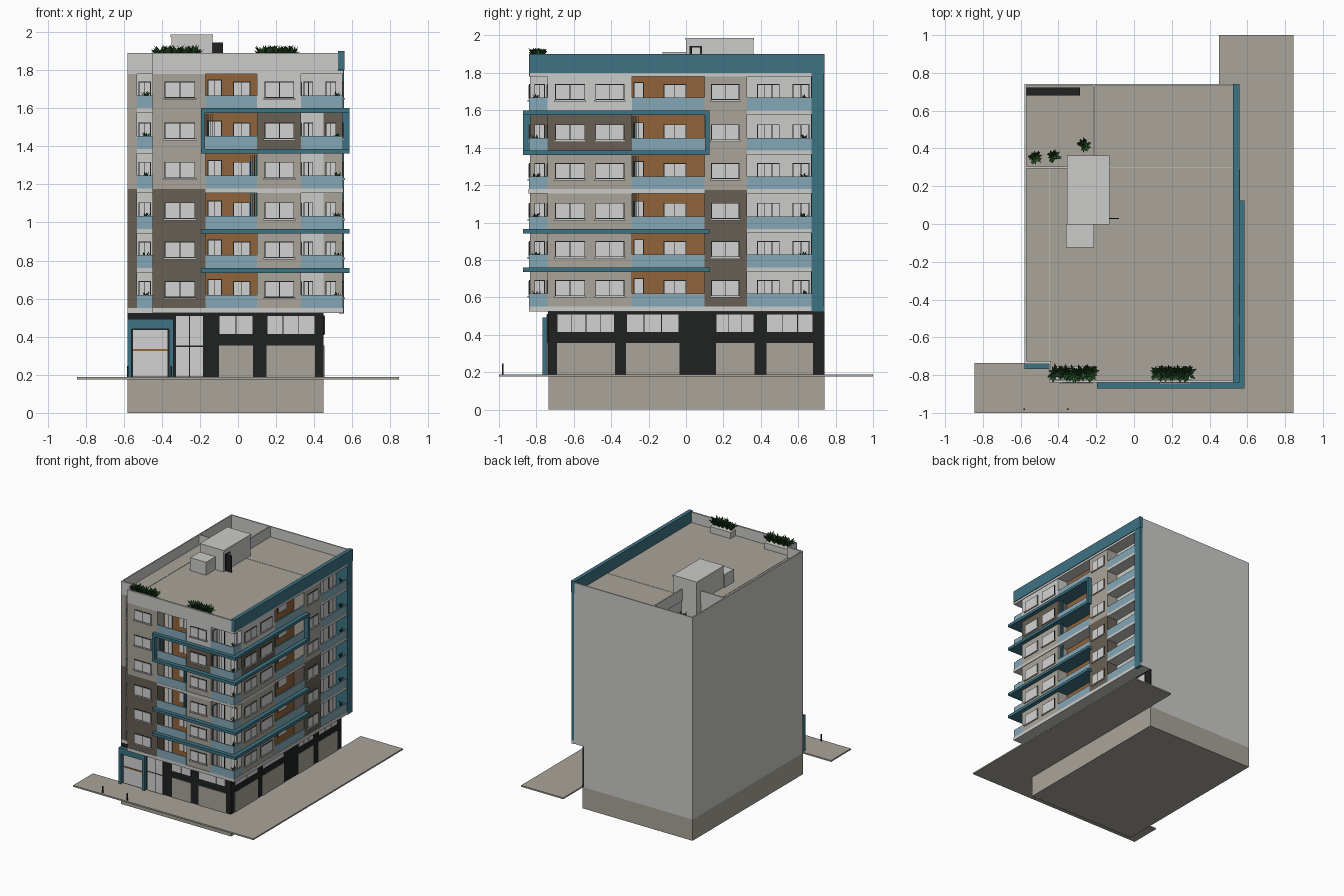
import bpy, bmesh, math, random
from mathutils import Matrix, Vector

if "Cube" in bpy.data.objects:
    bpy.data.objects.remove(bpy.data.objects["Cube"])

random.seed(4)
COL = {
    "white": (0.60, 0.60, 0.585), "beige": (0.40, 0.375, 0.325), "teal": (0.048, 0.17, 0.23),
    "balcony_blue": (0.23, 0.39, 0.47), "dark_brown": (0.135, 0.115, 0.09), "wood": (0.28, 0.125, 0.042),
    "black": (0.014, 0.015, 0.015), "pane": (0.64, 0.65, 0.64), "leaf_green": (0.02, 0.075, 0.02),
}
MATS = {}
for n, c in COL.items():
    MATS[n] = bpy.data.materials.new(n)
    MATS[n].diffuse_color = (*c, 1)

parts = {}  # name -> (bmesh, material)


def part(name, mat):
    if name not in parts:
        parts[name] = (bmesh.new(), mat)
    return parts[name][0]


def box(name, mat, x0, x1, y0, y1, z0, z1):
    m = Matrix.Translation(((x0 + x1) / 2, (y0 + y1) / 2, (z0 + z1) / 2))
    bmesh.ops.create_cube(part(name, mat), size=1,
                          matrix=m @ Matrix.Diagonal((x1 - x0, y1 - y0, z1 - z0, 1)))


def plate(name, mat, side, d, u0, u1, z0, z1, t=0.004):
    """Plate on a wall facing front (F, plane y=d) or right (R, plane x=d)."""
    if side == "F":
        box(name, mat, u0, u1, d - t, d, z0, z1)
    else:
        box(name, mat, d, d + t, u0, u1, z0, z1)


def window(side, d, u0, u1, z0, z1, n=2, sill=True, b=0.004):
    plate("window_frames", "black", side, d, u0, u1, z0, z1, 0.004)
    w = (u1 - u0 - b) / n
    for i in range(n):
        a = u0 + b + i * w
        plate("window_panes", "pane", side, d, a, a + w - b, z0 + b, z1 - b, 0.007)
    if sill:
        plate("window_sills", "white", side, d, u0 - .006, u1 + .006, z0 - .009, z0, 0.012)


def plant(name, x, y, z, r, h, n):
    bm = part(name, "leaf_green")
    for _ in range(n):
        a = random.uniform(0, 2 * math.pi)
        q = r * random.uniform(.3, 1)
        tip = Vector((x + q * math.cos(a), y + q * math.sin(a), z + h * random.uniform(.4, 1)))
        base = Vector((x, y, z))
        mid = base.lerp(tip, .55) + Vector((0, 0, h * .15))
        s = Vector((-math.sin(a), math.cos(a), 0)) * r * .16
        bm.faces.new([bm.verts.new(p) for p in (base, mid + s, tip, mid - s)])


# Basement, pavement and bollards
box("basement", "beige", -.58, .45, -.735, .74, 0, .18)
box("pavement", "beige", -.845, .845, -1, -.735, .176, .188)
box("pavement", "beige", .45, .845, -.735, 1, .176, .188)
for x in (-.58, -.35):
    box("bollards", "black", x - .004, x + .004, -.984, -.976, .18, .245)

# Ground floor: black shop fronts with shutters and transom windows
box("ground_floor", "white", -.58, .44, -.73, .74, .18, .53)
box("shopfront", "black", -.58, .45, -.738, -.73, .18, .528)
box("shopfront", "black", .44, .45, -.73, .74, .18, .528)
SHOPS = [("F", -.738, -.10, .08, 2), ("F", -.738, .15, .405, 3),
         ("R", .45, -.69, -.38, 4), ("R", .45, -.32, -.035, 3),
         ("R", .45, .16, .365, 3), ("R", .45, .43, .68, 3)]
for s, d, a, b, n in SHOPS:
    window(s, d, a, b, .41, .512, n, False)
    plate("shutters", "beige", s, d, a, b, .188, .355)
window("F", -.738, -.33, -.18, .188, .35, 2, False)
window("F", -.738, -.33, -.18, .35, .512, 2, False)

# Entrance portal
box("portal", "teal", -.58, -.34, -.768, -.738, .44, .492)
for x in (-.58, -.362):
    box("portal", "teal", x, x + .022, -.768, -.738, .188, .44)
window("F", -.738, -.555, -.365, .188, .44, 1, False)
plate("door_bar", "wood", "F", -.745, -.555, -.365, .325, .335, .006)

# Upper core, leaving the left loggia and the sunken terrace open
ZT = 1.60
box("core", "white", -.45, .45, -.74, .74, .53, ZT)
box("core", "white", -.58, -.45, -.64, .74, .53, ZT)
box("core", "white", -.21, .45, -.74, .74, ZT, 1.79)
box("core", "white", -.45, -.21, -.74, .30, ZT, 1.79)
box("core", "white", -.58, -.45, -.64, .30, ZT, 1.79)
box("core", "white", -.58, -.53, -.735, -.64, .53, 1.79)
box("first_slab", "white", -.58, .555, -.74, .74, .525, .552)
box("first_slab", "white", -.45, .555, -.84, -.74, .525, .552)

# Floor by floor: bays, loggias, windows, railings, plants
Z = [.552, .755, .96, 1.175, 1.375, 1.59, 1.785]
F = [.552, .76, .965, 1.178, 1.385, 1.60]
for i in range(6):
    lo, hi, f = Z[i], Z[i + 1], F[i]
    tall = "dark_brown" if i < 3 else "beige"
    mid = "beige" if i < 4 else ("dark_brown" if i == 4 else "white")
    box("bay_left_" + tall, tall, -.45, -.17, -.835, -.74, lo, hi)
    plate("corner_strip_" + tall, tall, "F", -.735, -.58, -.53, lo, hi)
    box("bay_middle_" + mid, mid, .10, .33, -.835, -.74, lo, hi)
    box("bay_side_" + mid, mid, .45, .55, -.74, -.29, lo, hi)
    box("bay_rear_" + tall, tall, .45, .55, .10, .325, lo, hi)
    w0, w1 = f + .055, f + .14
    window("F", -.835, -.385, -.225, w0, w1, 2)
    window("F", -.835, .14, .295, w0, w1, 2)
    window("R", .55, -.70, -.54, w0, w1, 2)
    window("R", .55, -.485, -.33, w0, w1, 2)
    window("R", .55, .135, .285, w0, w1, 2)
    # timber lined loggias
    plate("timber_lining", "wood", "F", -.74, -.17, .10, lo, hi, .006)
    plate("timber_lining", "wood", "R", .45, -.29, .10, lo, hi, .006)
    window("F", -.746, -.16, -.085, f, f + .15, 2, False)
    window("F", -.746, -.025, .065, w0, w1, 2, False)
    window("R", .456, -.28, -.225, f, f + .15, 1, False)
    window("R", .456, -.12, .0, w0, w1, 2, False)
    # other loggia openings
    window("F", -.64, -.522, -.458, f, f + .14, 2, False)
    window("F", -.74, .345, .395, f, f + .14, 2, False)
    window("F", -.74, .46, .515, f, f + .14, 2, False)
    window("R", .33, -.81, -.755, f, f + .14, 2, False)
    window("R", .45, .38, .50, f, f + .14, 3, False)
    window("R", .45, .57, .66, f, f + .14, 2, False)
    # railings
    for a, b, d in ((-.17, .10, -.832), (.33, .55, -.832), (-.53, -.45, -.73)):
        plate("railings", "balcony_blue", "F", d, a, b, f, f + .068, .008)
    for a, b in ((-.84, -.74), (-.29, .10), (.325, .67)):
        plate("railings", "balcony_blue", "R", .543, a, b, f, f + .068, .008)
    # balcony slabs
    if i:
        box("slabs", "white", -.53, -.45, -.735, -.64, f - .022, f)
        box("slabs", "white", .45, .552, .325, .67, f - .022, f)
        if i == 3:
            box("slabs", "white", -.17, .555, -.842, -.74, f - .022, f)
            box("slabs", "white", .45, .555, -.842, .10, f - .022, f)
    # sun slats
    if 2 <= i <= 4:
        for k in range(4):
            u = (-.165 if i == 4 else .065) + k * .01
            box("slats", "teal", u, u + .004, -.82, -.812, f, hi - .02)
            box("slats", "teal", .525, .533, -.285 + k * .01, -.281 + k * .01, f, hi - .02)
    for x, y in ((-.485, -.70), (.52, -.80), (.52, .63)):
        plant("balcony_plants", x, y, f + .045, .03, .045, 14)

# Teal bands wrapping the front right corner, and the framed fifth floor
for z0, z1 in ((.735, .76), (.942, .965), (1.362, 1.386), (1.576, 1.60)):
    box("teal_bands", "teal", -.195, .585, -.872, -.74, z0, z1)
    box("teal_bands", "teal", .45, .585, -.74, .125, z0, z1)
box("frame_ends", "teal", -.195, -.172, -.872, -.80, 1.386, 1.576)
box("frame_ends", "teal", .51, .585, .102, .125, 1.386, 1.576)

# Right rear fin and top beam
box("rear_wall_end", "white", .45, .53, .672, .74, .53, 1.80)
box("teal_fin", "teal", .53, .556, .67, .739, .522, 1.80)
box("teal_fin", "teal", .45, .53, .669, .672, .552, 1.80)
box("teal_beam", "teal", .525, .558, -.84, .74, 1.80, 1.90)

# Roof deck and parapets
for x0, x1, y0, y1 in ((-.45, .555, -.838, .30), (-.21, .555, .30, .738), (-.578, -.45, -.735, .30)):
    box("roof_slab", "white", x0, x1, y0, y1, 1.78, 1.798)
    box("roof_deck", "beige", x0 + .003, min(x1, .525), y0 + .003, y1, 1.798, 1.803)
for x0, x1, y0, y1, z in ((-.45, .525, -.84, -.825, 1.78), (-.58, -.45, -.74, -.725, 1.78),
                          (-.45, -.44, -.825, -.725, 1.78), (-.58, -.57, -.725, .74, 1.59),
                          (-.57, .525, .73, .74, 1.59), (-.57, -.21, .295, .305, 1.79),
                          (-.218, -.208, .305, .73, 1.79)):
    box("parapets", "white", x0, x1, y0, y1, z, 1.89)

# Sunken terrace at the rear left
box("terrace_floor", "beige", -.57, -.21, .30, .73, ZT, ZT + .006)
box("terrace_bench", "black", -.57, -.285, .68, .722, ZT + .006, ZT + .05)
for x, y in ((-.525, .355), (-.425, .36), (-.26, .42)):
    plant("terrace_plants", x, y, ZT + .04, .045, .09, 40)

# Stair house with open door, and small plant box
box("stair_house", "white", -.35, -.135, 0, .36, ZT, 1.975)
box("stair_house_roof", "white", -.355, -.13, -.003, .363, 1.975, 1.987)
box("plant_box", "white", -.36, -.212, -.125, 0, 1.80, 1.912)
plate("stair_doorway", "black", "R", -.135, .02, .085, 1.803, 1.945)
plate("stair_opening", "pane", "R", -.131, .03, .075, 1.803, 1.935, .002)
box("stair_door", "black", -.135, -.08, .027, .033, 1.803, 1.945)

# Roof planters
for x0, x1 in ((-.435, -.205), (.11, .305)):
    box("planters", "white", x0, x1, -.822, -.755, 1.80, 1.855)
    n = 5
    for k in range(n):
        plant("roof_plants", x0 + (x1 - x0) * (k + .5) / n, -.79, 1.85, .055, .085, 45)

# Turn the collected parts into objects
for name, (bm, mat) in parts.items():
    me = bpy.data.meshes.new(name)
    bm.to_mesh(me)
    bm.free()
    me.materials.append(MATS[mat])
    bpy.context.collection.objects.link(bpy.data.objects.new(name, me))

for m in bpy.data.materials:
    if m.users and not m.is_grease_pencil:
        m.use_nodes = True
        m.node_tree.nodes["Principled BSDF"].inputs["Base Color"].default_value = m.diffuse_color
